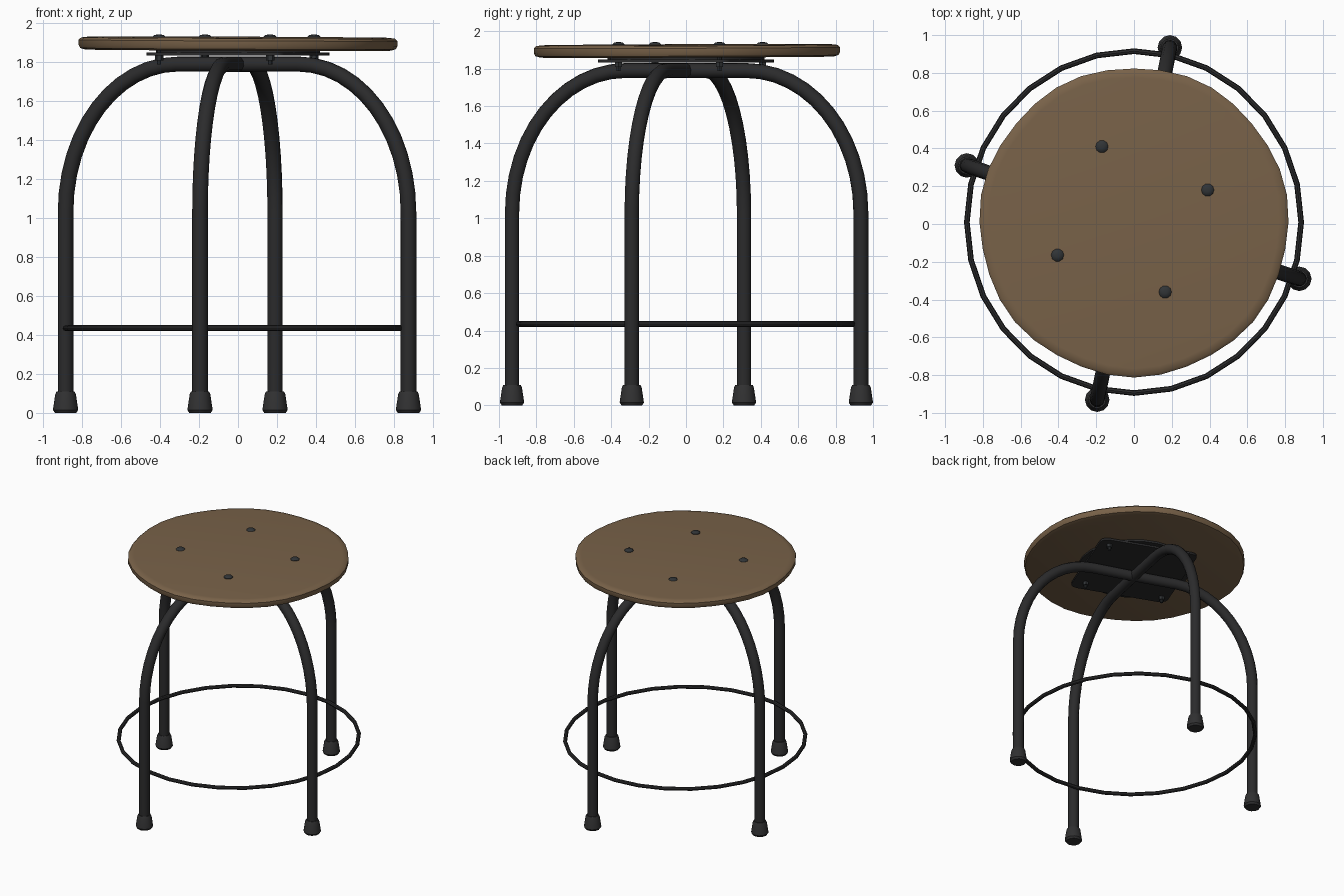
import bpy, bmesh, math
from mathutils import Vector

if "Cube" in bpy.data.objects:
    bpy.data.objects.remove(bpy.data.objects["Cube"])

def material(name, rgb):
    m = bpy.data.materials.new(name)
    m.diffuse_color = (*rgb, 1)
    m.use_nodes = True
    m.node_tree.nodes["Principled BSDF"].inputs["Base Color"].default_value = m.diffuse_color
    return m

WOOD = material("brown wood", (0.19, 0.122, 0.066))
METAL = material("black metal", (0.024, 0.024, 0.025))
RUBBER = material("dark rubber", (0.03, 0.03, 0.031))
BOLT = material("bolt steel", (0.03, 0.034, 0.037))

def add_mesh(name, mesh, mat, smooth=True):
    ob = bpy.data.objects.new(name, mesh)
    bpy.context.collection.objects.link(ob)
    mesh.materials.clear()
    mesh.materials.append(mat)
    if smooth:
        bpy.ops.object.select_all(action='DESELECT')
        ob.select_set(True)
        bpy.context.view_layer.objects.active = ob
        bpy.ops.object.shade_smooth_by_angle(angle=math.radians(40))
    return ob

def lathe(name, profile, sides, mat, loc=(0, 0, 0), warp=None):
    """Closed solid of revolution from (radius, z) points, bottom to top."""
    bm = bmesh.new()
    rings = []
    for r, z in profile:
        ring = []
        for i in range(sides):
            a = 2 * math.pi * i / sides
            p = Vector((r * math.cos(a), r * math.sin(a), z))
            if warp:
                p = warp(p, a)
            ring.append(bm.verts.new(p + Vector(loc)))
        rings.append(ring)
    for lo, hi in zip(rings, rings[1:]):
        for i in range(sides):
            j = (i + 1) % sides
            bm.faces.new((lo[i], lo[j], hi[j], hi[i]))
    bm.faces.new(rings[0][::-1])
    bm.faces.new(rings[-1])
    mesh = bpy.data.meshes.new(name)
    bm.to_mesh(mesh)
    bm.free()
    return add_mesh(name, mesh, mat)

def tube(name, points, radius, mat, cyclic=False, res=3):
    cu = bpy.data.curves.new(name, 'CURVE')
    cu.dimensions = '3D'
    cu.bevel_depth = radius
    cu.bevel_resolution = res
    cu.use_fill_caps = True
    sp = cu.splines.new('POLY')
    sp.points.add(len(points) - 1)
    for p, co in zip(sp.points, points):
        p.co = (*co, 1)
    sp.use_cyclic_u = cyclic
    tmp = bpy.data.objects.new(name + "_path", cu)
    bpy.context.collection.objects.link(tmp)
    bpy.context.view_layer.update()
    dg = bpy.context.evaluated_depsgraph_get()
    mesh = bpy.data.meshes.new_from_object(tmp.evaluated_get(dg))
    bpy.data.objects.remove(tmp)
    return add_mesh(name, mesh, mat)

# seat: thin, slightly uneven wooden disc
def uneven(p, a):
    k = 1 + 0.006 * math.sin(7 * a)
    return Vector((p.x * k, p.y * k + 0.01, p.z - 0.004 * p.x + 0.004 * p.y))

lathe("seat", [(0.785, 1.862), (0.81, 1.87), (0.818, 1.885), (0.818, 1.912),
               (0.805, 1.924), (0.77, 1.928)], 36, WOOD, warp=uneven)

# leg arches: two bent tubes crossing under the seat
feet = {"left": (-0.885, 0.31), "right": (0.875, -0.29),
        "back": (0.19, 0.935), "front": (-0.195, -0.93)}

def half_leg(foot):
    f = Vector(foot)
    d, r = f.normalized(), f.length
    inner = 0.33
    pts = [(f.x, f.y, 0.06)]
    for i in range(13):
        t = math.pi / 2 * i / 12
        q = d * (inner + (r - inner) * math.cos(t))
        pts.append((q.x, q.y, 1.03 + 0.76 * math.sin(t)))
    return pts

for name, a, b in (("side_leg_arch", "left", "right"), ("front_back_leg_arch", "front", "back")):
    tube(name, half_leg(feet[a]) + [(0, 0, 1.79)] + half_leg(feet[b])[::-1], 0.04, METAL)

# flared rubber feet
for name, (x, y) in feet.items():
    lathe(name + "_foot", [(0.055, 0.0), (0.065, 0.015), (0.053, 0.095), (0.046, 0.11)],
          12, RUBBER, (x, y, 0))

# foot ring
tube("foot_ring", [(0.885 * math.cos(2 * math.pi * i / 28),
                    0.01 + 0.905 * math.sin(2 * math.pi * i / 28), 0.435) for i in range(28)],
     0.015, METAL, cyclic=True, res=2)

# mounting plate with rounded corners, and spacer disc above it
turn = math.radians(24)
outline = []
for c in range(4):
    ca = turn + c * math.pi / 2
    for k in (-45, -15, 15, 45):
        a = ca + math.radians(k)
        outline.append((0.455 * math.cos(ca) + 0.055 * math.cos(a),
                        0.455 * math.sin(ca) + 0.055 * math.sin(a)))
bm = bmesh.new()
face = bm.faces.new([bm.verts.new((x, y, 1.834)) for x, y in outline])
ext = bmesh.ops.extrude_face_region(bm, geom=[face])
for v in ext["geom"]:
    if isinstance(v, bmesh.types.BMVert):
        v.co.z += 0.016
bmesh.ops.recalc_face_normals(bm, faces=bm.faces)
plate = bpy.data.meshes.new("mounting_plate")
bm.to_mesh(plate)
bm.free()
add_mesh("mounting_plate", plate, METAL)
lathe("spacer_disc", [(0.42, 1.848), (0.42, 1.866)], 24, METAL)

# bolts: domed head on top, shank and nut below
for i, (x, y) in enumerate([(-0.17, 0.41), (0.39, 0.18), (-0.405, -0.165), (0.165, -0.36)]):
    lathe(f"bolt_head_{i + 1}", [(0.034, 1.915), (0.034, 1.93), (0.025, 1.939), (0.01, 1.942)],
          10, BOLT, (x, y, 0))
    lathe(f"bolt_shank_{i + 1}", [(0.011, 1.787), (0.011, 1.87)], 8, BOLT, (x, y, 0))
    lathe(f"bolt_nut_{i + 1}", [(0.022, 1.808), (0.022, 1.835)], 6, BOLT, (x, y, 0))
